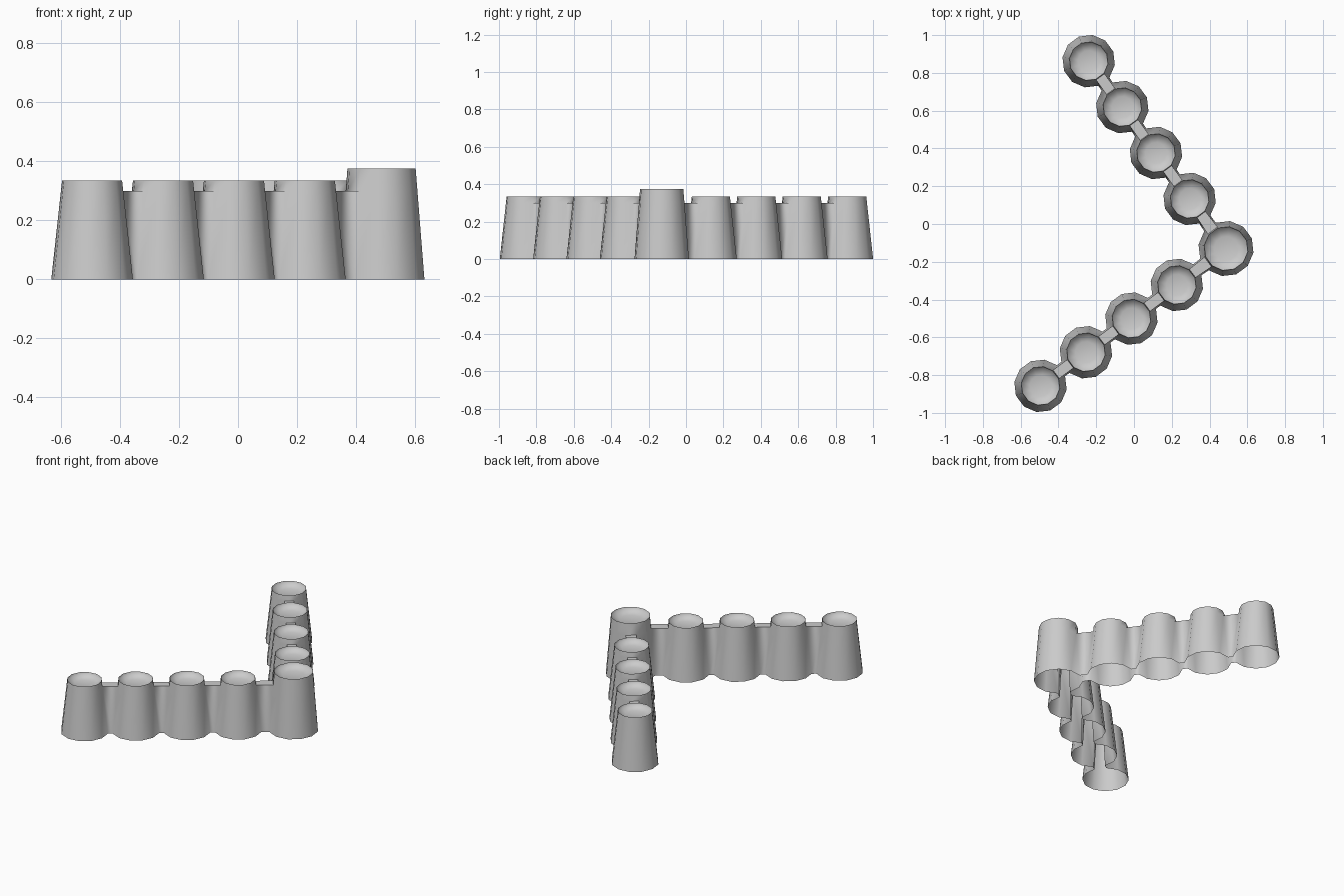
import bpy, bmesh, math
from mathutils import Vector

if "Cube" in bpy.data.objects:
    bpy.data.objects.remove(bpy.data.objects["Cube"], do_unlink=True)

grey = bpy.data.materials.new("plain grey")
grey.use_nodes = True
colour = (0.6, 0.6, 0.6, 1)
grey.diffuse_color = colour
grey.node_tree.nodes["Principled BSDF"].inputs["Base Color"].default_value = colour

SIDES, WALL_TOP = 12, 0.30
CORNER = Vector((0.487, -0.13))
front_end, back_end = Vector((-0.495, -0.857)), Vector((-0.24, 0.862))
# One side of every column faces along the front row
BASE = math.atan2(*reversed(front_end - CORNER))

bm = bmesh.new()


def ring(centre, radius, z):
    step = math.tau / SIDES
    return [bm.verts.new((centre.x + radius * math.cos(BASE + (i - 0.5) * step),
                          centre.y + radius * math.sin(BASE + (i - 0.5) * step), z))
            for i in range(SIDES)]


def column(centre, base_r, top_r, height, openings):
    """Tapered hollow column with a shallow dished top; openings are sides left for walls."""
    neck_r = base_r + (top_r - base_r) * WALL_TOP / height
    profile = [(base_r, 0), (neck_r, WALL_TOP), (top_r, height),
               (top_r * 0.96, height - 0.015), (top_r * 0.55, height - 0.03)]
    rings = [ring(centre, r, z) for r, z in profile]
    for level, (low, high) in enumerate(zip(rings, rings[1:])):
        for i in range(SIDES):
            if level == 0 and i in openings:
                continue
            j = (i + 1) % SIDES
            bm.faces.new((low[i], low[j], high[j], high[i]))
    bm.faces.new(rings[-1])
    return rings


def wall(a, b, side):
    """Bridge the facing sides of two columns with a hollow wall."""
    other = (side + SIDES // 2) % SIDES
    a0, a1 = side, (side + 1) % SIDES
    b0, b1 = other, (other + 1) % SIDES
    (al, ah), (bl, bh) = a[:2], b[:2]
    bm.faces.new((al[a0], bl[b1], bh[b1], ah[a0]))
    bm.faces.new((al[a1], ah[a1], bh[b0], bl[b0]))
    bm.faces.new((ah[a0], bh[b1], bh[b0], ah[a1]))


# Corner column and two rows of four shorter columns
QUARTER = SIDES * 3 // 4
corner = column(CORNER, 0.147, 0.117, 0.375, (0, QUARTER))
for end, side in ((front_end, 0), (back_end, QUARTER)):
    start = CORNER + (end - CORNER) * 0.265
    previous = corner
    for n in range(4):
        facing = {(side + SIDES // 2) % SIDES}
        if n < 3:
            facing.add(side)
        current = column(start.lerp(end, n / 3), 0.14, 0.103, 0.335, facing)
        wall(previous, current, side)
        previous = current

bmesh.ops.recalc_face_normals(bm, faces=bm.faces)
mesh = bpy.data.meshes.new("column_fence")
bm.to_mesh(mesh)
bm.free()
fence = bpy.data.objects.new("column_fence", mesh)
bpy.context.collection.objects.link(fence)
mesh.materials.append(grey)

# Smooth walls with crisp rims
bpy.ops.object.select_all(action='DESELECT')
fence.select_set(True)
bpy.context.view_layer.objects.active = fence
bpy.ops.object.shade_smooth_by_angle(angle=math.radians(80))
